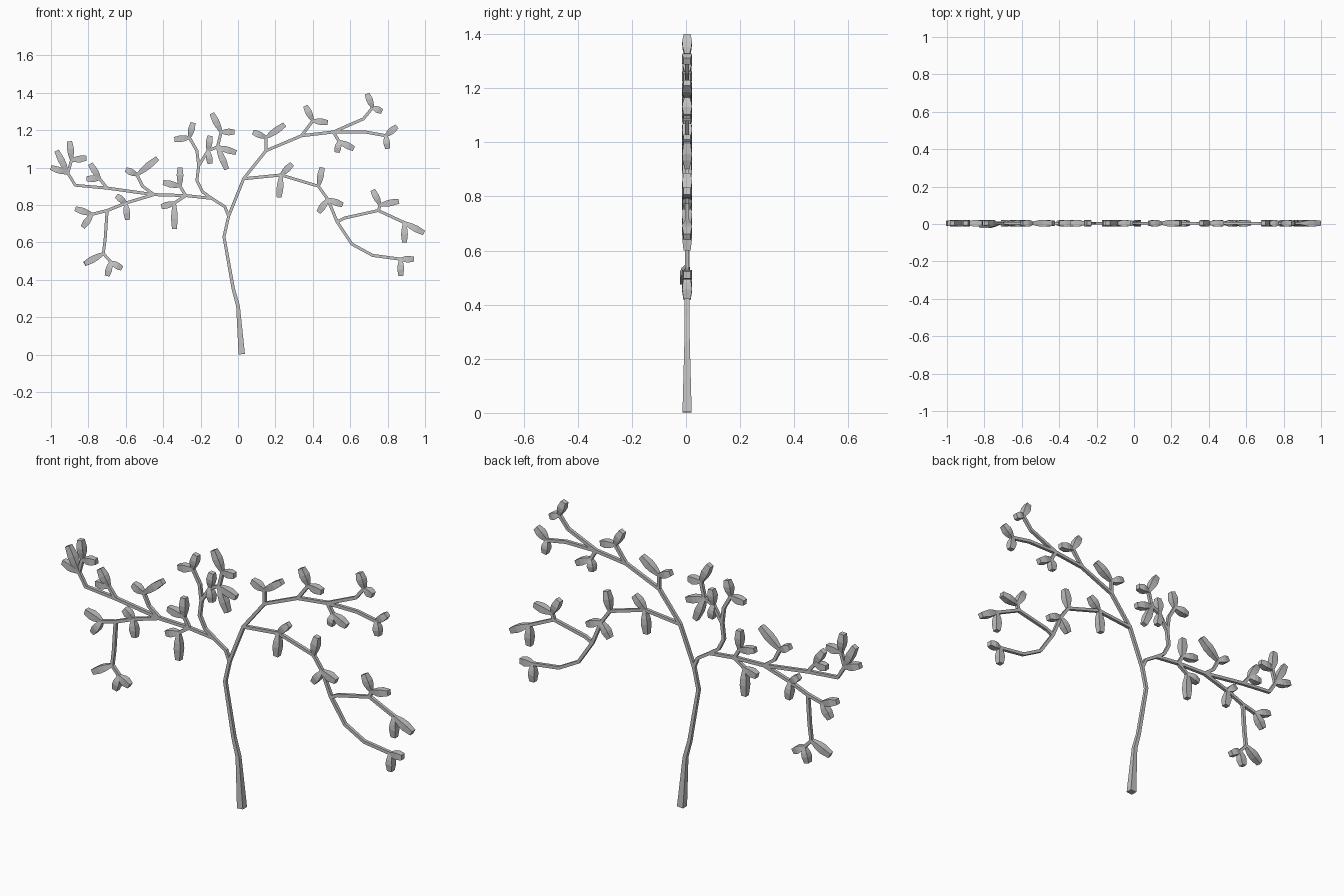
import bpy
import bmesh
from mathutils import Vector

cube = bpy.data.objects.get("Cube")
if cube:
    bpy.data.objects.remove(cube, do_unlink=True)

material = bpy.data.materials.new("bark grey")
material.use_nodes = True
grey = (.54, .54, .54, 1)
material.diffuse_color = grey
material.node_tree.nodes["Principled BSDF"].inputs["Base Color"].default_value = grey

CORNERS = ((1, 1), (-1, 1), (-1, -1), (1, -1))
TWIG = .008


def tube(name, points, sizes):
    """Square capped tube through points, its faces turned to the front and sides."""
    bm = bmesh.new()
    rings = []
    last = len(points) - 1
    for i, (point, size) in enumerate(zip(points, sizes)):
        before = point - points[max(i - 1, 0)]
        after = points[min(i + 1, last)] - point
        along = (before.normalized() + after.normalized()).normalized()
        across = Vector((along.z, 0, -along.x)).normalized()
        depth = along.cross(across)
        rings.append([bm.verts.new(point + (across * u + depth * v) * size)
                      for u, v in CORNERS])
    for low, high in zip(rings, rings[1:]):
        for k in range(len(CORNERS)):
            bm.faces.new((low[k - 1], low[k], high[k], high[k - 1]))
    bm.faces.new(rings[0])
    bm.faces.new(rings[-1])
    bmesh.ops.recalc_face_normals(bm, faces=bm.faces[:])
    mesh = bpy.data.meshes.new(name)
    bm.to_mesh(mesh)
    bm.free()
    mesh.materials.append(material)
    obj = bpy.data.objects.new(name, mesh)
    bpy.context.scene.collection.objects.link(obj)


def place(pair, depth=.4):
    """Hundredths across and up, to a point in the scene."""
    return Vector((pair[0], depth, pair[1])) / 100


def leaf(start, tip, depth=.4):
    """Bud-like leaf: thin stalk, wide middle, blunt end."""
    profile = ((0, .008), (.35, .016), (.6, .018), (1, .013))
    a, b = place(start), place(tip, depth)
    tube("leaf", [a.lerp(b, t) for t, size in profile],
         [size for t, size in profile])


def branch(name, *path, leaves=(), sizes=None):
    """Branch along a path, with leaves growing from its end."""
    tube(name, [place(p) for p in path], sizes or [TWIG] * len(path))
    for tip in leaves:
        leaf(path[-1], tip)


# Trunk and main forks
fork, right_fork, left_fork = (-5, 74), (3, 94), (-14, 83.5)
branch("trunk", (2, .2), (0, 26), (-2.5, 35), (-7.5, 63), fork,
       sizes=[.017, .01, .009, .008, .008])

# Upper limb on the model's left
bend, middle, split = (15, 109), (34, 117), (51, 119)
branch("upper_limb", fork, right_fork, bend, middle, split, (68, 119), (79, 117),
       leaves=[(85, 122), (80, 110)])
branch("upper_tip", split, (67, 126), (72, 132), leaves=[(69, 139.5), (77, 130)])
branch("upper_twig", split, (54, 114), leaves=[(62, 110), (53, 108)])
branch("upper_twig", middle, (40, 125), leaves=[(36, 133), (48, 124)])
branch("upper_twig", bend, (15, 116), leaves=[(8, 119), (25, 123)])

# Drooping limb on the model's left
start, shoulder, elbow, split = (23, 96), (43, 90), (48, 83), (53, 71)
branch("drooping_limb", right_fork, start, shoulder, elbow, split,
       (61, 59), (72, 53), (87, 51), leaves=[(94, 51), (87, 42)])
outer = (75, 77)
branch("outer_branch", split, (57, 73), outer, (89, 70.5),
       leaves=[(99.5, 65), (89, 60)])
branch("outer_twig", outer, (76, 80), leaves=[(86, 82), (72, 88)])
for base, tips in ((start, [(29, 102), (22, 84)]),
                   (shoulder, [(45, 100)]),
                   (elbow, [(56, 80), (43, 76)])):
    for tip in tips:
        leaf(base, tip)

# Long limb on the model's right
near, fan, far, end = (-28, 85), (-45, 85.5), (-70, 89), (-91, 97)
branch("long_limb", fork, (-7, 79), left_fork, near, fan, far, (-87, 90.5), end,
       leaves=[(-100, 100), (-97, 109)])
branch("end_twig", end, (-89, 104), leaves=[(-90, 114), (-81, 105)])
branch("long_twig", far, (-74, 94), leaves=[(-79, 102), (-81, 94)])
branch("long_twig", fan, (-51, 90), (-54, 96), leaves=[(-60, 99), (-43, 105)])
branch("long_twig", near, (-31, 90), leaves=[(-31, 100), (-40, 92)])
branch("long_twig", near, (-34, 81), leaves=[(-34, 67), (-41, 79)])

# Hanging branch on the model's right
knot, split, drop = (-60, 81), (-70, 77), (-72, 54)
branch("hanging_limb", fan, knot, split, (-78, 75), leaves=[(-87, 78), (-83, 68)])
leaf(knot, (-65, 85))
leaf(knot, (-59, 72))
branch("hanging_tip", split, (-71, 62), drop, (-68, 49.5),
       leaves=[(-70, 42), (-62, 46)])
leaf(drop, (-82, 48.5), depth=-.9)

# Upright branch near the middle
split, inner, top = (-21, 101), (-16, 109), (-11, 111)
branch("upright_limb", left_fork, (-19, 87), (-22, 93), split, (-22, 109),
       (-26, 116), leaves=[(-24, 124), (-34, 115)])
branch("inner_branch", split, inner, leaves=[(-15, 117), (-15, 102)])
branch("inner_twig", inner, top, leaves=[(-6, 99), (-1, 108)])
branch("inner_tip", top, (-9, 119), leaves=[(-14, 129), (-2, 119)])
